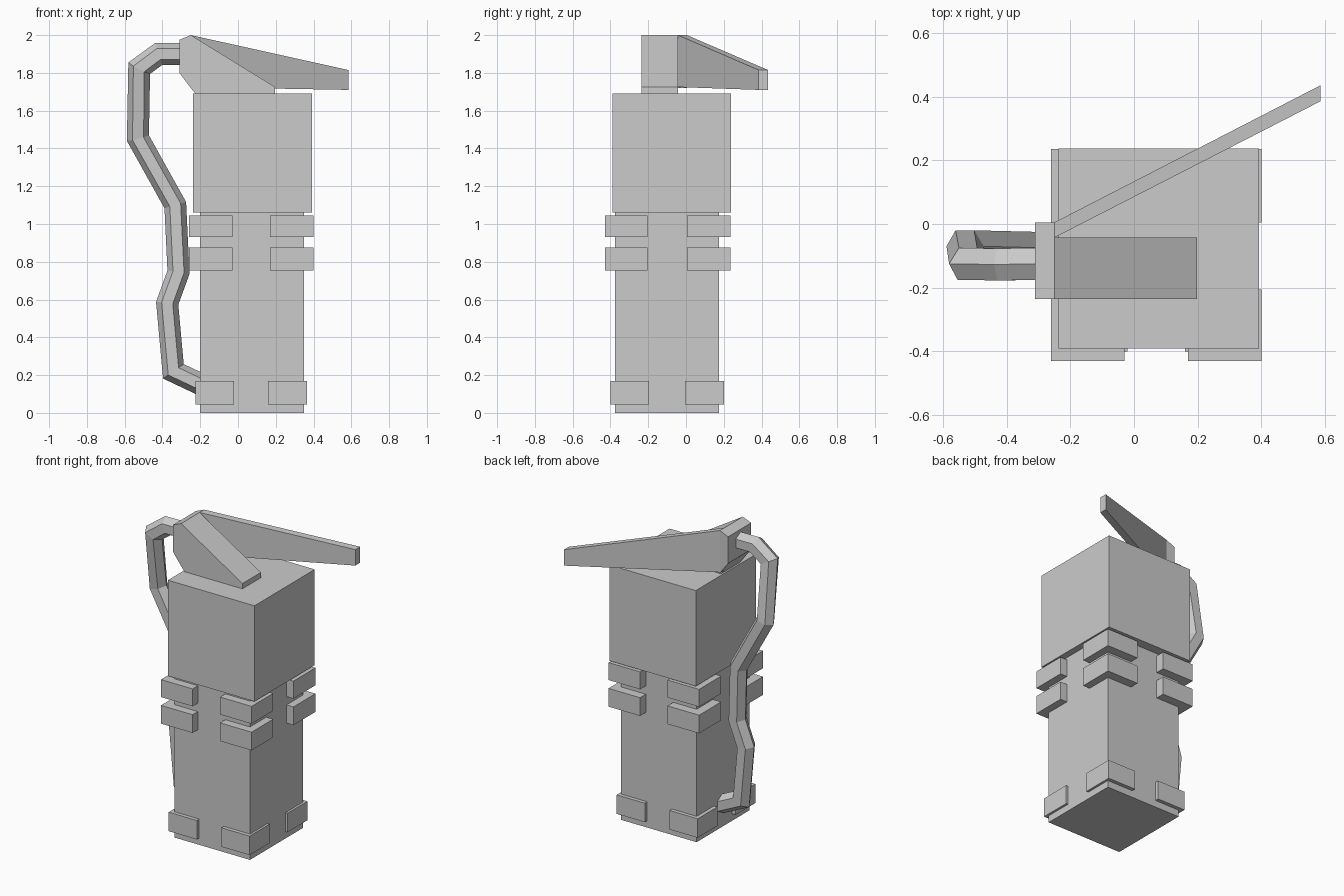
import bpy, bmesh, math
from mathutils import Vector

if "Cube" in bpy.data.objects:
    bpy.data.objects.remove(bpy.data.objects["Cube"])


def make(name, verts, faces):
    me = bpy.data.meshes.new(name)
    me.from_pydata(verts, [], faces)
    bm = bmesh.new()
    bm.from_mesh(me)
    bmesh.ops.recalc_face_normals(bm, faces=bm.faces)
    bm.to_mesh(me)
    bm.free()
    ob = bpy.data.objects.new(name, me)
    bpy.context.collection.objects.link(ob)
    return ob


def loft(name, rings):
    """Skin a list of equal-sized rings and cap both ends."""
    n = len(rings[0])
    verts = [v for r in rings for v in r]
    faces = [list(range(n)), list(range(len(verts) - n, len(verts)))]
    for i in range(len(rings) - 1):
        for j in range(n):
            k = (j + 1) % n
            faces.append([i * n + j, i * n + k, (i + 1) * n + k, (i + 1) * n + j])
    return make(name, verts, faces)


def box(name, x0, x1, y0, y1, z0, z1):
    return loft(name, [[(x0, y0, z), (x1, y0, z), (x1, y1, z), (x0, y1, z)]
                       for z in (z0, z1)])


# Tank: narrow lower body and wider upper body
box("lower_body", -0.20, 0.35, -0.375, 0.175, 0, 1.065)
box("upper_body", -0.237, 0.393, -0.39, 0.237, 1.06, 1.69)

# Corner blocks: two upper rows and one lower row
rows = [("upper_corner_block", 0.93, 1.045, [(-0.26, -0.03), (0.17, 0.40)], [(-0.43, -0.205), (0.005, 0.235)]),
        ("middle_corner_block", 0.755, 0.875, [(-0.26, -0.03), (0.17, 0.40)], [(-0.43, -0.205), (0.005, 0.235)]),
        ("lower_corner_block", 0.045, 0.17, [(-0.225, -0.02), (0.16, 0.365)], [(-0.40, -0.195), (-0.005, 0.20)])]
for name, z0, z1, xs, ys in rows:
    for xa, xb in xs:
        for ya, yb in ys:
            box(name, xa, xb, ya, yb, z0, z1)

# Valve head: slab on the left side
slab = [(-0.31, 1.975), (-0.25, 2.0), (-0.25, 1.72), (-0.31, 1.80)]
loft("valve_head", [[(x, y, z) for x, z in slab] for y in (-0.235, 0.005)])

# Wedge that slopes from the head down to the tank top
wedge = [(-0.25, 2.0), (0.197, 1.725), (0.197, 1.69), (-0.225, 1.69), (-0.25, 1.72)]
loft("sloped_wedge", [[(x, y, z) for x, z in wedge] for y in (-0.235, -0.043)])

# Angled lever
loft("lever", [[(x, ya, zb), (x, yb, zb), (x, yb, zt), (x, ya, zt)]
               for x, ya, yb, zb, zt in [(-0.25, -0.043, 0.005, 1.725, 2.0),
                                         (0.585, 0.385, 0.435, 1.71, 1.815)]])

# Six-sided hose with mitred bends
path = [Vector(p) for p in [(-0.30, -0.125, 1.90), (-0.42, -0.127, 1.90),
                            (-0.523, -0.125, 1.825), (-0.53, -0.07, 1.455),
                            (-0.332, -0.075, 1.10), (-0.315, -0.085, 0.745),
                            (-0.375, -0.09, 0.58), (-0.342, -0.09, 0.22),
                            (-0.19, -0.09, 0.148)]]
r = 0.058
rings = []
for i, p in enumerate(path):
    d0 = (p - path[max(i - 1, 0)]) if i else path[1] - p
    d1 = (path[i + 1] - p) if i < len(path) - 1 else d0
    d0, d1 = d0.normalized(), d1.normalized()
    t = (d0 + d1).normalized()
    u = t.cross(Vector((0, 1, 0))).normalized()
    v = u.cross(t)
    u = u / max(t.dot(d0), 0.6)
    rings.append([p + r * (u * math.cos(a) + v * math.sin(a))
                  for a in (k * math.pi / 3 for k in range(6))])
loft("hose", rings)
